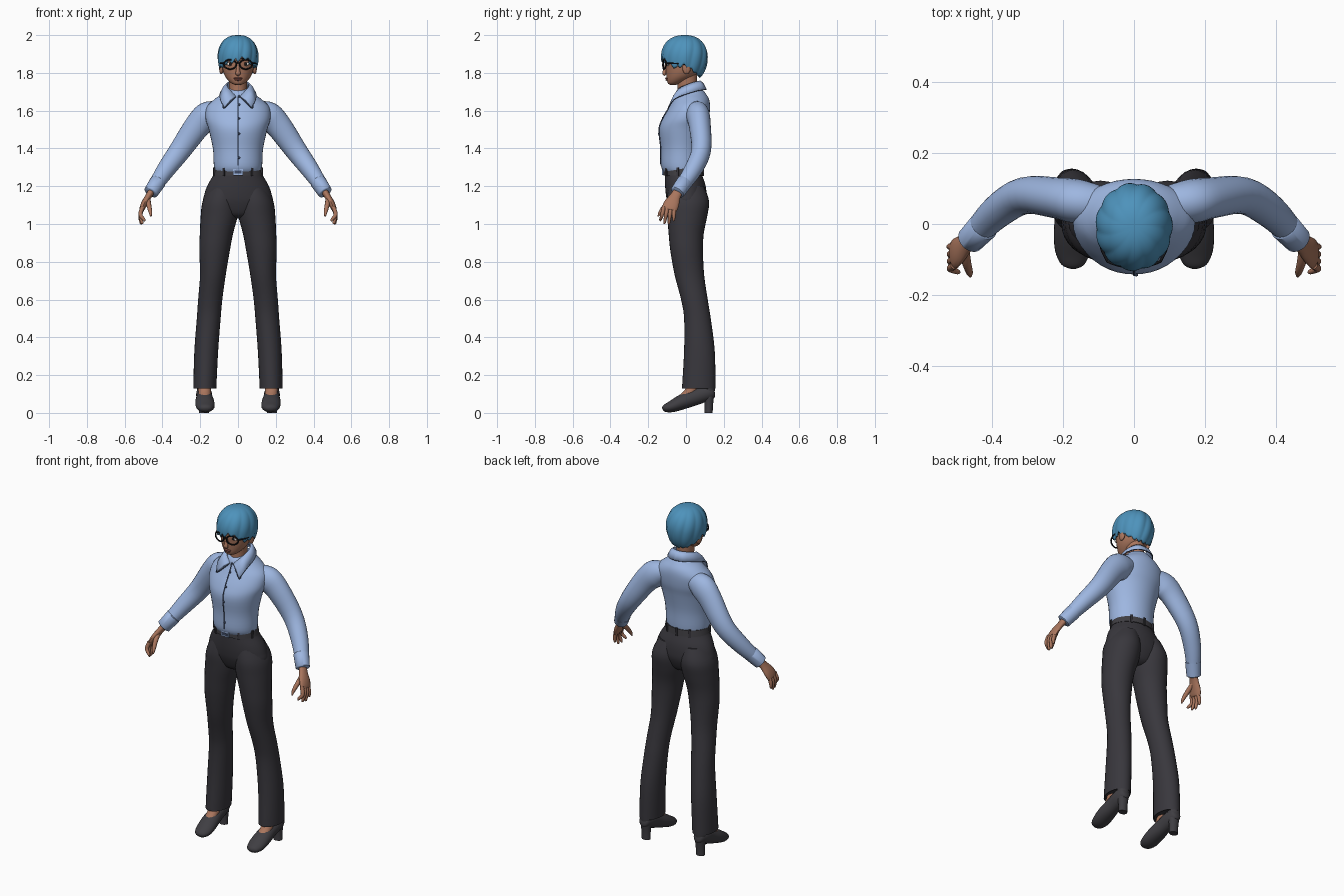
import bpy, bmesh, math
from mathutils import Vector

def material(name, r, g, b):
    m = bpy.data.materials.new(name)
    m.diffuse_color = (r, g, b, 1)
    return m

SKIN = material("skin", .40, .18, .11)
SHIRT = material("shirt_blue", .34, .47, .75)
TROUSER = material("trouser_charcoal", .040, .038, .046)
SHOE = material("shoe_grey", .050, .048, .055)
HAIR = material("hair_blue", .075, .29, .50)
BLACK = material("black", .008, .008, .01)
SEAM = material("seam_navy", .05, .07, .13)
WHITE = material("eye_white", .75, .72, .68)
LIP = material("lip", .27, .09, .07)

def finish(name, bm, mat, mirror=False, solid=0, angle=50):
    bmesh.ops.recalc_face_normals(bm, faces=bm.faces)
    me = bpy.data.meshes.new(name)
    bm.to_mesh(me)
    bm.free()
    ob = bpy.data.objects.new(name, me)
    bpy.context.collection.objects.link(ob)
    me.materials.append(mat)
    bpy.ops.object.select_all(action='DESELECT')
    ob.select_set(True)
    bpy.context.view_layer.objects.active = ob
    bpy.ops.object.shade_smooth_by_angle(angle=math.radians(angle))
    if solid:
        mod = ob.modifiers.new("thickness", 'SOLIDIFY')
        mod.thickness, mod.offset = solid, 0
    if mirror:
        ob.modifiers.new("mirror", 'MIRROR')
    return ob

def spline(pts, sub=4):
    """Smooth interpolation through tuples of any size."""
    out = []
    for i in range(len(pts) - 1):
        p = [pts[max(i - 1, 0)], pts[i], pts[i + 1], pts[min(i + 2, len(pts) - 1)]]
        for k in range(sub):
            t = k / sub
            out.append(tuple(.5 * (2*b + (c-a)*t + (2*a-5*b+4*c-d)*t*t + (3*b-a-3*c+d)*t**3)
                             for a, b, c, d in zip(*p)))
    return out + [tuple(pts[-1])]

def skin_rows(bm, rows, closed=True):
    vs = [[bm.verts.new(p) for p in row] for row in rows]
    n = len(rows[0])
    for r0, r1 in zip(vs, vs[1:]):
        for j in range(n if closed else n - 1):
            k = (j + 1) % n
            bm.faces.new((r0[j], r0[k], r1[k], r1[j]))
    return vs

def tube(name, pts, mat, ref=(1, 0, 0), level=False, n=24, mirror=False, sub=4):
    """Loft of ellipses (x, y, z, radius along ref, other radius)."""
    rings, rows = spline(pts, sub), []
    for i, (x, y, z, a, b) in enumerate(rings):
        if level:
            u, v = Vector((1, 0, 0)), Vector((0, 1, 0))
        else:
            t = Vector(rings[min(i + 1, len(rings) - 1)][:3]) - Vector(rings[max(i - 1, 0)][:3])
            t.normalize()
            u = Vector(ref)
            u = (u - t * u.dot(t)).normalized()
            v = t.cross(u)
        rows.append([Vector((x, y, z)) + u * a * math.cos(w) + v * b * math.sin(w)
                     for w in (2 * math.pi * j / n for j in range(n))])
    bm = bmesh.new()
    vs = skin_rows(bm, rows)
    bm.faces.new(vs[0])
    bm.faces.new(vs[-1])
    return finish(name, bm, mat, mirror)

def levels(rows):
    """(z, centre x, half width, front y, back y) to loft rings."""
    return [(cx, (f + b) / 2, z, w, (b - f) / 2) for z, cx, w, f, b in rows]

def cord(name, pts, r, mat, mirror=False):
    return tube(name, [(*p, r, r) for p in pts], mat, (.3, .5, .8), n=8, mirror=mirror)

def ball(name, loc, scale, mat, mirror=False):
    bm = bmesh.new()
    bmesh.ops.create_uvsphere(bm, u_segments=20, v_segments=12, radius=1)
    for v in bm.verts:
        v.co = Vector(a * s + o for a, s, o in zip(v.co, scale, loc))
    return finish(name, bm, mat, mirror)

def box(name, loc, size, mat, turn=0):
    bm = bmesh.new()
    bmesh.ops.create_cube(bm, size=1)
    for v in bm.verts:
        v.co = Vector(a * s for a, s in zip(v.co, size))
    ob = finish(name, bm, mat, angle=30)
    ob.location, ob.rotation_euler.z = loc, turn
    return ob

# Shirt body
torso = levels([(1.255, 0, .112, -.10, .07), (1.275, 0, .122, -.118, .08), (1.31, 0, .128, -.132, .085),
                (1.40, 0, .133, -.133, .09), (1.50, 0, .155, -.142, .108), (1.56, 0, .172, -.122, .122),
                (1.62, 0, .165, -.087, .127), (1.66, 0, .125, -.066, .122), (1.69, 0, .085, -.058, .105),
                (1.715, 0, .06, -.035, .085)])
tube("shirt_body", torso, SHIRT, level=True, n=40)

# Sleeves and cuffs
tube("sleeve", [(.09, .055, 1.60, .05, .05), (.155, .063, 1.575, .062, .075), (.213, .073, 1.522, .058, .069),
                (.308, .08, 1.388, .052, .058), (.385, .035, 1.283, .047, .048), (.45, -.032, 1.185, .036, .036)],
     SHIRT, (0, 1, 0), mirror=True)
tube("cuff", [(.421, -.003, 1.228, .036, .036), (.424, -.006, 1.224, .043, .043), (.461, -.045, 1.168, .039, .039),
              (.463, -.047, 1.165, .033, .033)], SHIRT, (0, 1, 0), mirror=True, sub=1)

# Collar, with a dark hem along its edge
top = spline([(.010, -.058, 1.675), (.048, -.038, 1.715), (.058, .02, 1.742), (.035, .066, 1.755), (0, .075, 1.756)], 5)
low = spline([(.072, -.093, 1.615), (.092, -.058, 1.663), (.09, .03, 1.698), (.052, .092, 1.712), (0, .106, 1.712)], 5)
bm = bmesh.new()
mid = [tuple(a * .5 + b * .5 + o for a, b, o in zip(p, q, (0, 0, .008))) for p, q in zip(top, low)]
skin_rows(bm, [top, mid, low], closed=False)
finish("collar", bm, SHIRT, mirror=True, solid=.007)
cord("collar_hem", [top[0], low[0]] + low[2::3], .003, SEAM, mirror=True)

# Button placket
front = [(0, cy - ry - .001, z) for x, cy, z, rx, ry in spline(torso) if 1.30 < z < 1.68]
cord("placket_seam", front, .003, SEAM)
for p in front[2::5]:
    ball("button", (.006, p[1] - .001, p[2]), (.006, .004, .006), SEAM)

# Trousers: hips and legs
tube("trouser_hips", levels([(1.03, 0, .05, -.03, .05), (1.05, 0, .11, -.07, .08), (1.11, 0, .18, -.097, .106),
                             (1.16, 0, .177, -.107, .109), (1.21, 0, .159, -.111, .102), (1.26, 0, .13, -.112, .085),
                             (1.29, 0, .121, -.112, .08)]), TROUSER, level=True, n=40)
tube("trouser_leg", levels([(1.20, .078, .07, -.09, .095), (1.12, .092, .095, -.103, .122), (1.04, .100, .0975, -.099, .112),
                            (.95, .114, .088, -.092, .094), (.86, .124, .081, -.083, .09), (.73, .133, .068, -.06, .096),
                            (.60, .147, .064, -.026, .115), (.50, .155, .063, -.01, .131), (.33, .168, .063, -.01, .152),
                            (.15, .175, .061, -.02, .156), (.13, .175, .06, -.02, .155), (.135, .175, .054, -.014, .149)]),
     TROUSER, level=True, n=28, mirror=True)

# Belt, buckle and loops
tube("belt", levels([(1.257, 0, .128, -.112, .085), (1.258, 0, .133, -.12, .09), (1.293, 0, .126, -.12, .087),
                     (1.294, 0, .119, -.112, .08)]), SHOE, level=True, n=40, sub=1)
box("buckle", (0, -.122, 1.275), (.052, .008, .03), SHIRT)
box("buckle_inset", (0, -.124, 1.275), (.036, .008, .016), SEAM)
for deg in (35, 75, 145, -145, -75, -35, 180):
    a = math.radians(deg)
    box("belt_loop", (.131 * math.sin(a), -.016 - .106 * math.cos(a), 1.276), (.012, .009, .046), TROUSER, a)

# Shoes, heels and ankles
tube("shoe", [(.172, -.124, .02, .012, .008), (.172, -.112, .024, .034, .02), (.173, -.075, .034, .049, .031),
              (.176, -.02, .058, .05, .04), (.178, .04, .082, .043, .044), (.18, .10, .103, .041, .044),
              (.18, .14, .115, .03, .036), (.18, .15, .118, .012, .015)], SHOE, mirror=True)
tube("shoe_heel", [(.18, .12, 0, .026, .021), (.18, .121, .05, .027, .023), (.18, .121, .13, .037, .033)],
     SHOE, level=True, mirror=True)
tube("ankle", [(.176, -.025, .075, .03, .022), (.177, .02, .108, .033, .03), (.178, .065, .19, .036, .036)],
     SKIN, mirror=True)

# Hands
tube("palm", [(.45, -.033, 1.185, .027, .02), (.472, -.055, 1.15, .028, .017), (.495, -.075, 1.11, .040, .017),
              (.508, -.088, 1.08, .040, .014), (.511, -.09, 1.072, .03, .007)], SKIN, (0, 1, 0), n=16, mirror=True)
for y0, y1, z1, x1 in ((-.117, -.135, 1.015, .497), (-.098, -.113, 1.0, .508), (-.08, -.09, .998, .513), (-.063, -.065, 1.015, .518)):
    tube("finger", [(.505, y0, 1.09, .011, .012), (.517, (y0 + y1) / 2, 1.05, .010, .011),
                    (x1, y1, z1 + .008, .007, .008), (x1 - .001, y1, z1, .003, .003)], SKIN, (0, 1, 0), n=10, mirror=True)
tube("thumb", [(.478, -.07, 1.135, .014, .014), (.472, -.108, 1.10, .013, .013), (.464, -.135, 1.065, .010, .010),
               (.461, -.147, 1.04, .004, .004)], SKIN, (1, 0, 0), n=10, mirror=True)

# Head and neck
tube("neck", levels([(1.655, 0, .058, -.052, .07), (1.70, 0, .047, -.045, .058), (1.80, 0, .05, -.05, .06)]),
     SKIN, level=True)
tube("head", levels([(1.737, 0, .014, -.085, -.05), (1.743, 0, .032, -.095, -.03), (1.76, 0, .052, -.101, .01),
                     (1.785, 0, .07, -.104, .05), (1.82, 0, .082, -.107, .075), (1.87, 0, .088, -.111, .09),
                     (1.93, 0, .082, -.10, .085), (1.97, 0, .05, -.06, .05)]), SKIN, level=True, n=32)
tube("nose", [(0, -.104, 1.85, .007, .006), (0, -.112, 1.815, .010, .009), (0, -.115, 1.797, .014, .010),
              (0, -.108, 1.788, .009, .005)], SKIN, n=12)
ball("upper_lip", (0, -.102, 1.771), (.023, .008, .005), LIP)
ball("lower_lip", (0, -.101, 1.763), (.018, .008, .005), LIP)
ball("ear", (.088, .003, 1.825), (.012, .022, .032), SKIN, mirror=True)
ball("eye", (.04, -.094, 1.847), (.019, .009, .010), WHITE, mirror=True)
ball("iris", (.04, -.100, 1.847), (.008, .005, .009), BLACK, mirror=True)
cord("eyebrow", [(.018, -.109, 1.874), (.04, -.104, 1.88), (.064, -.086, 1.874)], .004, BLACK, mirror=True)

# Glasses
rim = []
for j in range(21):
    w = 2 * math.pi * j / 20
    x = .042 + .033 * math.cos(w)
    rim.append((x, -.122 + 3 * x * x, 1.845 + .025 * math.sin(w)))
cord("glasses_rim", rim, .0042, BLACK, mirror=True)
cord("glasses_bridge", [(-.011, -.121, 1.85), (0, -.124, 1.853), (.011, -.121, 1.85)], .004, BLACK)
cord("glasses_arm", [(.074, -.106, 1.85), (.094, -.06, 1.85), (.096, .01, 1.845)], .004, BLACK, mirror=True)

# Hair: dome with swept ridges and a jagged hem
HEM = [(0, 1.865), (.5, 1.858), (.9, 1.845), (1.2, 1.825), (1.5, 1.845), (2.0, 1.81), (2.5, 1.785), (3.2, 1.777)]
def hem(a):
    s = abs(a)
    for (a0, z0), (a1, z1) in zip(HEM, HEM[1:]):
        if s <= a1:
            z = z0 + (z1 - z0) * (s - a0) / (a1 - a0)
            break
    saw = abs((a * 2.9 + .3) % 1 - .35)
    return z + (.04 if s < 2 else .018) * (saw - .3) + .02 * math.exp(-((a - .35) / .25) ** 2)

N, M, rows = 120, 22, []
for i in range(1, M + 1):
    row = []
    for j in range(N):
        a = 2 * math.pi * j / N - math.pi
        c = (hem(a) - 1.885) / .14 if hem(a) < 1.885 else (hem(a) - 1.885) / .115
        phi = math.acos(max(-1, c)) * i / M
        r = max(math.sin(phi), 0) ** .82
        r *= 1 + .045 * r * (abs(math.sin(a * 5.5 + phi * 1.3)) - .7)
        z = 1.885 + math.cos(phi) * (.115 if phi < math.pi / 2 else .14)
        row.append((.108 * r * math.sin(a), -.008 - .123 * r * math.cos(a), z))
    rows.append(row)
bm = bmesh.new()
vs = skin_rows(bm, rows)
crown = bm.verts.new((0, -.008, 2.0))
for j in range(N):
    bm.faces.new((vs[0][j], vs[0][(j + 1) % N], crown))
ob = finish("hair", bm, HAIR, solid=.008)
ob.modifiers["thickness"].offset = -1
